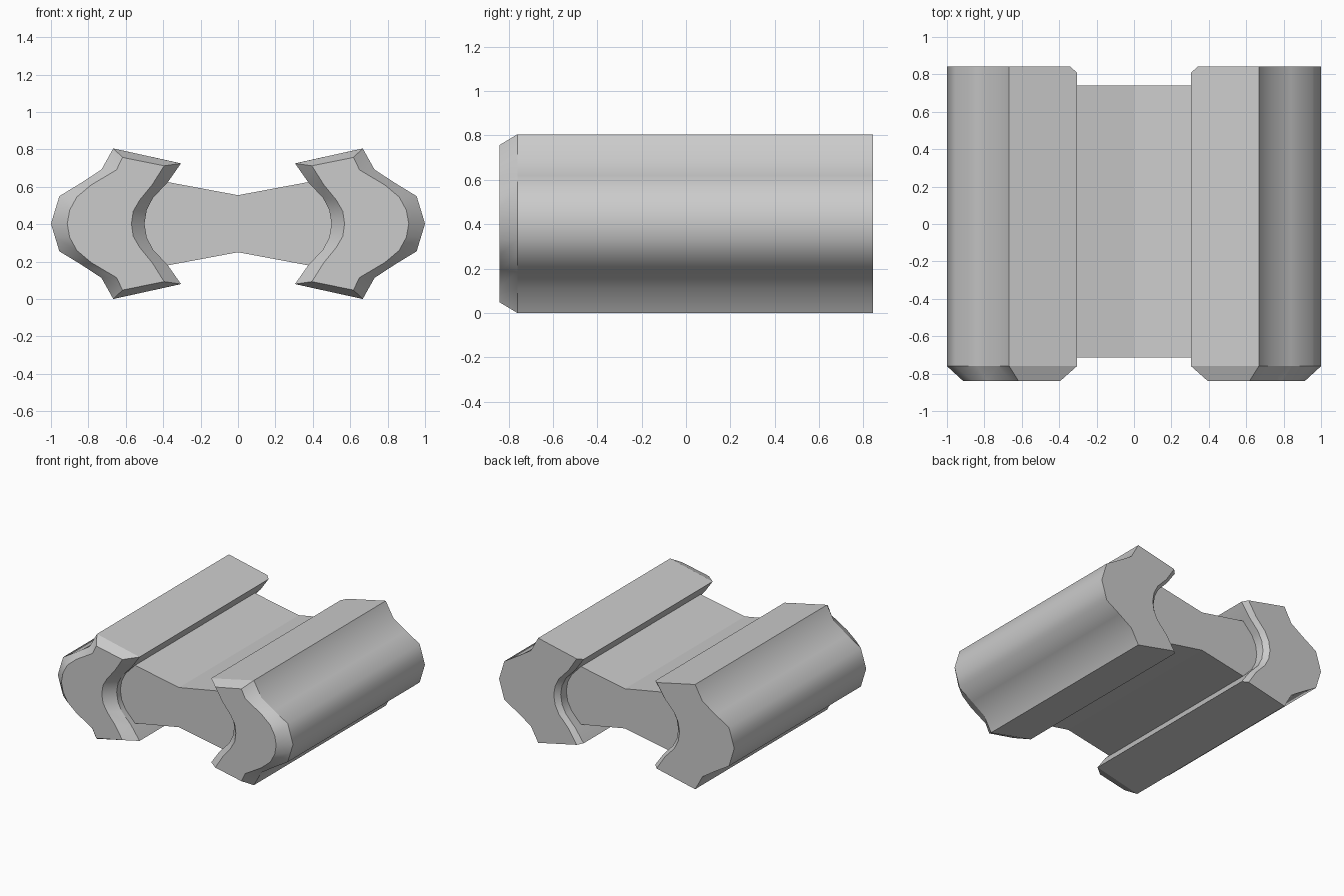
import bpy, bmesh

if "Cube" in bpy.data.objects:
    bpy.data.objects.remove(bpy.data.objects["Cube"])

MID = 0.4025  # height of the horizontal symmetry plane

# Upper half of the rail section, outer tip to inner groove:
# (full section, bevelled front section, back section)
SECTION = [
    ((1.0, MID), (0.913, MID), (1.0, MID)),
    ((0.978, 0.475), (0.90, 0.475), (0.978, 0.475)),
    ((0.955, 0.55), (0.862, 0.545), (0.955, 0.55)),
    ((0.84, 0.62), (0.785, 0.61), (0.84, 0.62)),
    ((0.73, 0.692), (0.65, 0.69), (0.73, 0.692)),
    ((0.667, 0.805), (0.617, 0.757), (0.667, 0.805)),
    ((0.305, 0.725), (0.395, 0.712), (0.34, 0.733)),
    ((0.375, 0.625), (0.458, 0.612), (0.41, 0.625)),
    ((0.455, 0.54), (0.525, 0.53), (0.49, 0.54)),
    ((0.488, 0.475), (0.56, 0.47), (0.523, 0.475)),
    ((0.5, MID), (0.57, MID), (0.535, MID)),
]
CORNERS = (5, 6)  # crisp lengthwise edges


def closed(half):
    """Mirror an upper half section about the mid plane."""
    return half + [(x, 2 * MID - z) for x, z in half[-2:0:-1]]


def loft(name, rings, corners=None):
    """Skin sections [(y, points)] along y; smooth sides if corners are given."""
    bm = bmesh.new()
    loops = [[bm.verts.new((x, y, z)) for x, z in pts] for y, pts in rings]
    n = len(loops[0])
    for a, b in zip(loops, loops[1:]):
        for i in range(n):
            j = (i + 1) % n
            bm.faces.new((a[i], a[j], b[j], b[i])).smooth = corners is not None
    bm.faces.new(loops[0])
    bm.faces.new(loops[-1][::-1])
    bmesh.ops.recalc_face_normals(bm, faces=bm.faces)
    if corners is not None:
        for loop in loops:
            for i in range(n):
                bm.edges.get((loop[i], loop[(i + 1) % n])).smooth = False
        for a, b in zip(loops, loops[1:]):
            for c in corners:
                for i in (c, n - c):
                    bm.edges.get((a[i], b[i])).smooth = False
    mesh = bpy.data.meshes.new(name)
    bm.to_mesh(mesh)
    bm.free()
    obj = bpy.data.objects.new(name, mesh)
    bpy.context.collection.objects.link(obj)
    return obj


# Side rails: bevelled at the front, small inner bevel at the back
full, front, back = (closed([row[k] for row in SECTION]) for k in range(3))
rails = loft("side_rails",
             [(-0.84, front), (-0.76, full), (0.808, full), (0.842, back)], CORNERS)
rails.modifiers.new("mirror_x", 'MIRROR').use_axis[0] = True

# Waisted web joining the rails, ends hidden inside them
web = [(-0.55, 0.52), (-0.375, 0.625), (0, 0.555), (0.375, 0.625), (0.55, 0.52)]
web += [(x, 2 * MID - z) for x, z in reversed(web)]
loft("centre_web", [(-0.715, web), (0.74, web)])
